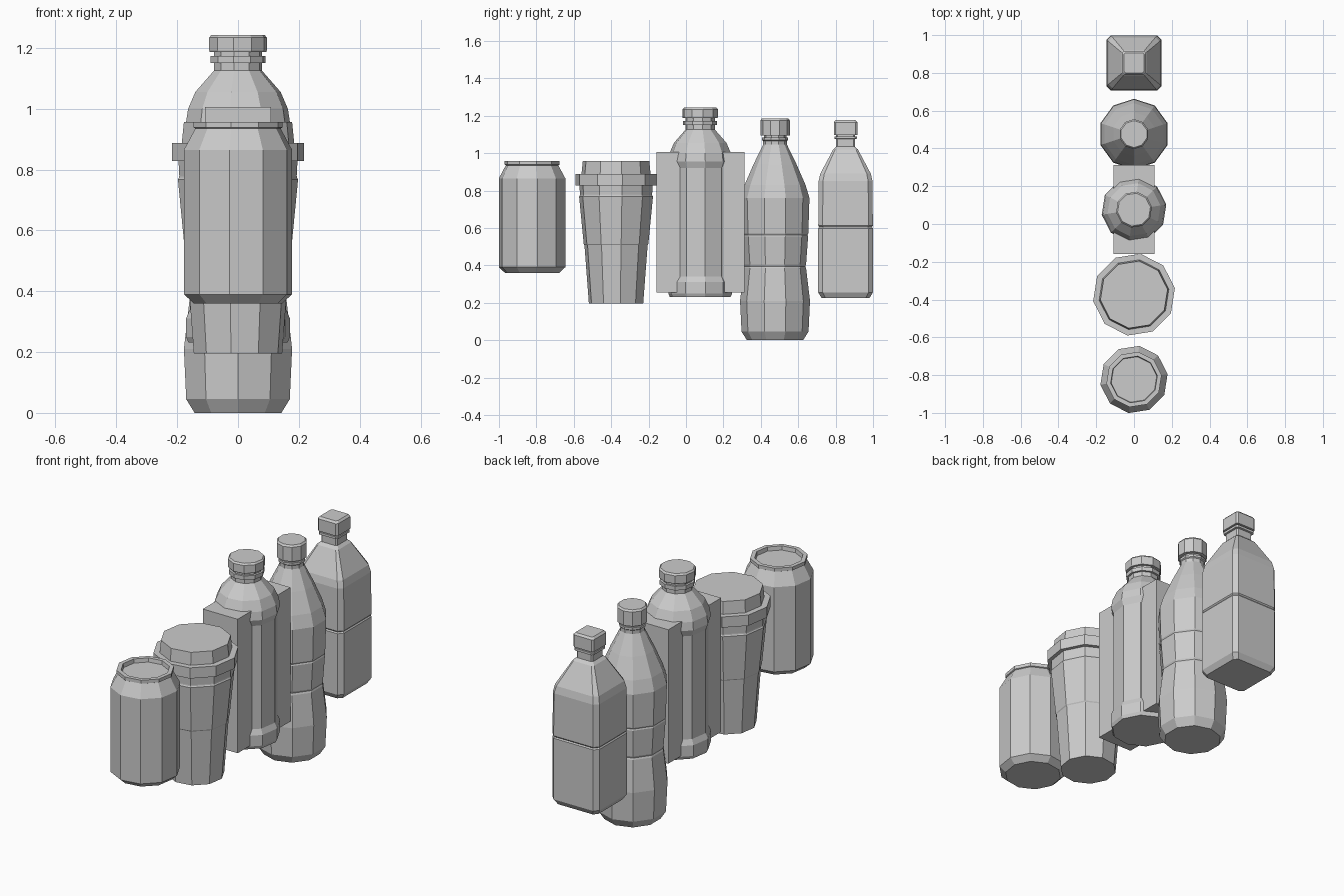
import bpy
import bmesh
from math import cos, sin, radians

cube = bpy.data.objects.get("Cube")
if cube:
    bpy.data.objects.remove(cube, do_unlink=True)

grey = bpy.data.materials.new("plain_grey")
grey.use_nodes = True
GREY = (0.6, 0.6, 0.6, 1)
grey.diffuse_color = GREY
grey.node_tree.nodes["Principled BSDF"].inputs["Base Color"].default_value = GREY


def ring(sides, turn):
    """Unit polygon cross-section, turned by some degrees."""
    angles = [radians(turn + 360 * i / sides) for i in range(sides)]
    return [(cos(a), sin(a)) for a in angles]


def chamfered_square(c):
    """Unit square cross-section with cut corners."""
    return [(1, -c), (1, c), (c, 1), (-c, 1), (-1, c), (-1, -c), (-c, -1), (c, -1)]


def finish(name, bm):
    bmesh.ops.recalc_face_normals(bm, faces=bm.faces)
    mesh = bpy.data.meshes.new(name)
    bm.to_mesh(mesh)
    bm.free()
    mesh.materials.append(grey)
    obj = bpy.data.objects.new(name, mesh)
    bpy.context.collection.objects.link(obj)
    return obj


def loft(name, section, y, profile):
    """Sweep a section up a (radius, height) profile and close both ends."""
    bm = bmesh.new()
    loops = [[bm.verts.new((r * u, y + r * v, z)) for u, v in section]
             for r, z in profile]
    n = len(section)
    for low, high in zip(loops, loops[1:]):
        for i in range(n):
            j = (i + 1) % n
            bm.faces.new((low[i], low[j], high[j], high[i]))
    bm.faces.new(loops[0][::-1])
    bm.faces.new(loops[-1])
    return finish(name, bm)


def box(name, centre, size):
    bm = bmesh.new()
    bmesh.ops.create_cube(bm, size=1)
    bmesh.ops.scale(bm, vec=size, verts=bm.verts)
    bmesh.ops.translate(bm, vec=centre, verts=bm.verts)
    return finish(name, bm)


TURNED = ring(10, 9)
POINTED = ring(10, 18)
SQUARE = chamfered_square(0.84)

# Drink can with a sunken lid
loft("drink_can", TURNED, -0.823, [
    (0.147, 0.36), (0.18, 0.39), (0.18, 0.865), (0.142, 0.935),
    (0.148, 0.938), (0.148, 0.957), (0.125, 0.957), (0.122, 0.935)])

# Takeaway cup and its stepped lid
CUP_Y = -0.374
loft("cup_body", TURNED, CUP_Y, [
    (0.147, 0.195), (0.171, 0.508), (0.175, 0.514), (0.2, 0.768),
    (0.196, 0.774), (0.19, 0.83)])
loft("cup_lid", TURNED, CUP_Y, [
    (0.195, 0.772), (0.198, 0.828), (0.219, 0.828), (0.219, 0.888),
    (0.187, 0.888), (0.18, 0.957)])

# Wide-neck bottle standing through a carton block
WIDE_Y = 0.076
loft("wide_bottle_body", TURNED, WIDE_Y, [
    (0.165, 0.232), (0.173, 0.25), (0.173, 0.31), (0.16, 0.34),
    (0.16, 0.92), (0.173, 0.955), (0.166, 1.0), (0.142, 1.055),
    (0.08, 1.125), (0.08, 1.15), (0.092, 1.15), (0.092, 1.173),
    (0.08, 1.173), (0.08, 1.19)])
loft("wide_bottle_cap", TURNED, WIDE_Y, [
    (0.094, 1.187), (0.096, 1.192), (0.096, 1.234), (0.088, 1.243)])
box("carton_block", (0, 0.077, 0.63), (0.216, 0.469, 0.752))

# Waisted bottle
WAIST_Y = 0.476
loft("waisted_bottle_body", POINTED, WAIST_Y, [
    (0.15, 0), (0.179, 0.045), (0.187, 0.21), (0.166, 0.385),
    (0.162, 0.395), (0.166, 0.405), (0.177, 0.555), (0.174, 0.563),
    (0.178, 0.571), (0.184, 0.76), (0.163, 0.83), (0.115, 0.94),
    (0.064, 1.045), (0.064, 1.065), (0.07, 1.07), (0.07, 1.083),
    (0.06, 1.083), (0.06, 1.1)])
loft("waisted_bottle_cap", POINTED, WAIST_Y, [
    (0.079, 1.095), (0.079, 1.175), (0.071, 1.185)])

# Square bottle
SQUARE_Y = 0.853
loft("square_bottle_body", SQUARE, SQUARE_Y, [
    (0.128, 0.225), (0.146, 0.255), (0.146, 0.598), (0.141, 0.605),
    (0.146, 0.612), (0.144, 0.85), (0.135, 0.89), (0.066, 1.02),
    (0.05, 1.035), (0.05, 1.075), (0.06, 1.077), (0.06, 1.09),
    (0.05, 1.09), (0.05, 1.1)])
loft("square_bottle_cap", SQUARE, SQUARE_Y, [
    (0.063, 1.097), (0.063, 1.165), (0.053, 1.176)])
